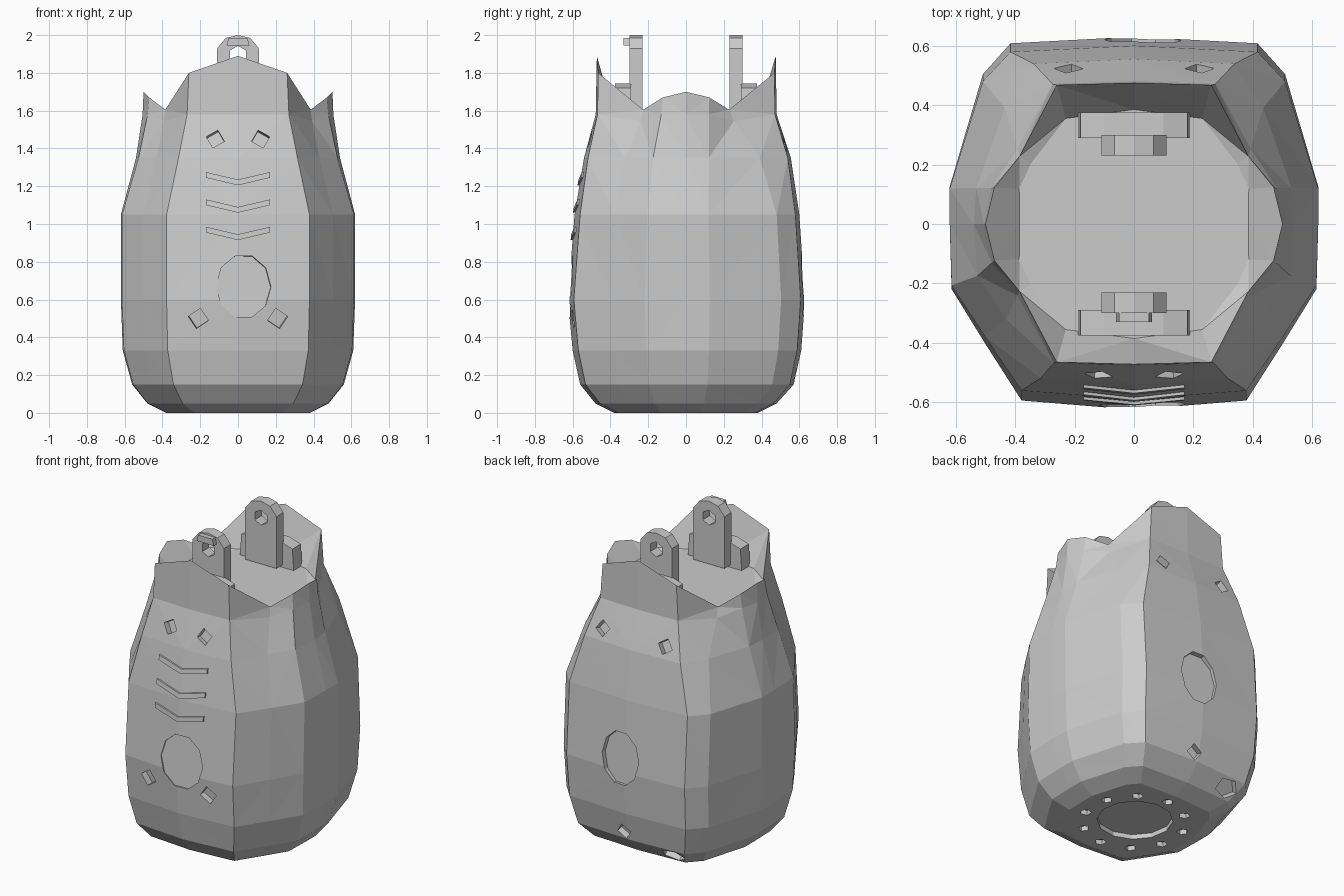
import bpy, bmesh, math
from mathutils import Vector, Matrix
from mathutils.bvhtree import BVHTree

if "Cube" in bpy.data.objects:
    bpy.data.objects.remove(bpy.data.objects["Cube"])


def finish(bm, name):
    bmesh.ops.recalc_face_normals(bm, faces=bm.faces)
    me = bpy.data.meshes.new(name)
    bm.to_mesh(me)
    bm.free()
    ob = bpy.data.objects.new(name, me)
    bpy.context.scene.collection.objects.link(ob)
    return ob


def carve(ob, cutter):
    mod = ob.modifiers.new("carve", 'BOOLEAN')
    mod.object, mod.operation, mod.solver = cutter, 'DIFFERENCE', 'EXACT'
    bpy.context.view_layer.objects.active = ob
    bpy.ops.object.modifier_apply(modifier=mod.name)
    bpy.data.objects.remove(cutter)


# Unit half-sections, front to back: chamfered belly and four-lobed rim
BELLY = [(0, -1), (.61, -.95), (.81, -.64), (.99, -.35), (1, 0), (1, .2), (.82, .8), (.67, .965), (0, 1)]
LOBES = [(0, -1), (.52, -.985), (.77, -.48), (.94, -.26), (1, 0)]
LOBES += [(x, -y) for x, y in LOBES[-2::-1]]


def mirrored(half):
    return half + [(-x, y, z) for x, y, z in half[-2:0:-1]]


def section(z, w, f, b, t):
    """Blend of the two half-sections (t = 0 belly, 1 lobes), scaled and mirrored."""
    half = []
    for p, q in zip(BELLY, LOBES):
        u, v = Vector(p).lerp(Vector(q), t)
        half.append((u * w, v * (f if v < 0 else b), z))
    return mirrored(half)


# Vessel sections: height, half width, front depth, back depth, blend
levels = [(0, .38, .38, .38, 0), (.05, .48, .48, .48, 0), (.15, .56, .56, .57, 0), (.33, .61, .60, .61, 0),
          (.6, .62, .625, .63, 0), (1.05, .62, .59, .6, 0), (1.35, .54, .54, .555, .3),
          (1.58, .505, .478, .48, .85), (1.6, .5, .472, .475, 1)]
rings = [section(*lv) for lv in levels]

# Raise the last ring into the crown: tall front and back, low valleys
lift = [1.89, 1.8, 1.605, 1.67, 1.7]
lift += lift[-2::-1]
lift += lift[-2:0:-1]
rings[-1] = [(x, y, h) for (x, y, _), h in zip(rings[-1], lift)]
rings[-2] = [(x, y, min(z, h - .06)) for (x, y, z), h in zip(rings[-2], lift)]

# Shallow round floor inside the rim
angles = [-90, -57, -32, -18, 0, 18, 32, 57, 90]
rings.append(mirrored([(.385 * math.cos(math.radians(a)) + (.02 if abs(a) < 60 and a else 0),
                        .385 * math.sin(math.radians(a)) * (1.1 if abs(a) == 57 else 1), 1.585) for a in angles]))

bm = bmesh.new()
rows = [[bm.verts.new(p) for p in r] for r in rings]
for lo, hi in zip(rows, rows[1:]):
    for i in range(16):
        j = (i + 1) % 16
        bm.faces.new((lo[i], lo[j], hi[j], hi[i]))
bm.faces.new(rows[0])
bm.faces.new(rows[-1])
bmesh.ops.recalc_face_normals(bm, faces=bm.faces)
bmesh.ops.triangulate(bm, faces=bm.faces)
surface = BVHTree.FromBMesh(bm)
body = finish(bm, "vessel_body")


def socket(bm, start, direction, rx, rz, depth, sides, turn=0):
    """Prism centred on the surface point hit from start, aligned to its normal."""
    hit, normal, _, _ = surface.ray_cast(Vector(start), Vector(direction))
    side = normal.cross(Vector((0, 0, 1)) if abs(normal.z) < .95 else Vector((0, 1, 0))).normalized()
    up = normal.cross(side)
    m = Matrix((side, up, normal)).transposed().to_4x4()
    m = Matrix.Translation(hit) @ m @ Matrix.Diagonal((rx, rz, 1, 1)) @ Matrix.Rotation(turn, 4, 'Z')
    bmesh.ops.create_cone(bm, cap_ends=True, segments=sides, radius1=1, radius2=1, depth=depth * 2, matrix=m)


# Small sockets and round recesses on front, back and underside
FRONT, BACK = (0, 1, 0), (0, -1, 0)
cut = bmesh.new()
for s in (-1, 1):
    socket(cut, (s * .12, -2, 1.45), FRONT, .05, .05, .04, 4, .25 * s)
    socket(cut, (s * .21, -2, .5), FRONT, .055, .055, .04, 4, .2 * s)
    socket(cut, (s * .22, 2, 1.42), BACK, .05, .05, .04, 4, .2 * s)
socket(cut, (.03, -2, .67), FRONT, .145, .17, .025, 10, .3)
socket(cut, (.03, 2, .68), BACK, .13, .17, .03, 10, .3)
socket(cut, (.03, 2, .2), BACK, .05, .05, .04, 4, .2)
socket(cut, (-.27, 2, .1), BACK, .08, .06, .04, 5, .2)
socket(cut, (.01, .02, -1), (0, 0, 1), .22, .22, .03, 12, .1)
for i in range(10):
    a = math.tau * (i + .5) / 10
    socket(cut, (.3 * math.cos(a), .3 * math.sin(a), -1), (0, 0, 1), .033, .033, .03, 5, a)
carve(body, finish(cut, "socket_cutters"))

# Shallow V-shaped ridges across the upper front panel
for k in range(3):
    bm = bmesh.new()
    z, w = 1.24 - .145 * k, .17
    cols = []
    for x, dz in ((-w, .02), (0, -.02), (w, .02)):
        lo, hi = (surface.ray_cast(Vector((x, -2, z + dz + e)), Vector(FRONT))[0] for e in (-.015, .015))
        cols.append([bm.verts.new(p + Vector((0, d, 0))) for p, d in ((lo, -.01), (hi, -.01), (hi, .02), (lo, .02))])
    for a, b in zip(cols, cols[1:]):
        for i in range(4):
            j = (i + 1) % 4
            bm.faces.new((a[i], a[j], b[j], b[i]))
    bm.faces.new(cols[0])
    bm.faces.new(cols[-1])
    finish(bm, f"front_ridge_{k + 1}")


def prism(name, profile, y0, y1):
    """Extrude an x-z outline between two y positions."""
    bm = bmesh.new()
    face = bm.faces.new([bm.verts.new((x, y0, z)) for x, z in profile])
    ext = bmesh.ops.extrude_face_region(bm, geom=[face])
    bmesh.ops.translate(bm, vec=(0, y1 - y0, 0),
                        verts=[v for v in ext['geom'] if isinstance(v, bmesh.types.BMVert)])
    bmesh.ops.delete(bm, geom=[f for f in bm.faces if not f.is_valid], context='FACES')
    if not any(all(abs(v.co.y - y0) < 1e-6 for v in f.verts) for f in bm.faces):
        bmesh.ops.holes_fill(bm, edges=bm.edges)
    return finish(bm, name)


# Hanging lugs with pierced eyes, each on a foot block
lug = [(.11, 1.6), (.11, 1.93), (.065, 1.985), (0, 2)]
lug += [(-x, z) for x, z in lug[-2::-1]]
foot = [(.19, 1.57), (.18, 1.72), (.1, 1.745)]
foot += [(-x, z) for x, z in foot[::-1]]
for name, s in (("front", -1), ("back", 1)):
    ob = prism(name + "_lug", lug, s * .23, s * .30)
    bm = bmesh.new()
    bmesh.ops.create_cone(bm, cap_ends=True, segments=6, radius1=.048, radius2=.048, depth=.3,
                          matrix=Matrix.Translation((0, s * .26, 1.895)) @ Matrix.Rotation(math.pi / 2, 4, 'X'))
    carve(ob, finish(bm, "eye_cutter"))
    prism(name + "_lug_foot", foot, s * .29, s * .375)

# Small catch on the outer face of the front lug
prism("front_lug_catch", [(-.06, 1.945), (.06, 1.945), (.05, 1.985), (-.05, 1.985)], -.29, -.33)
